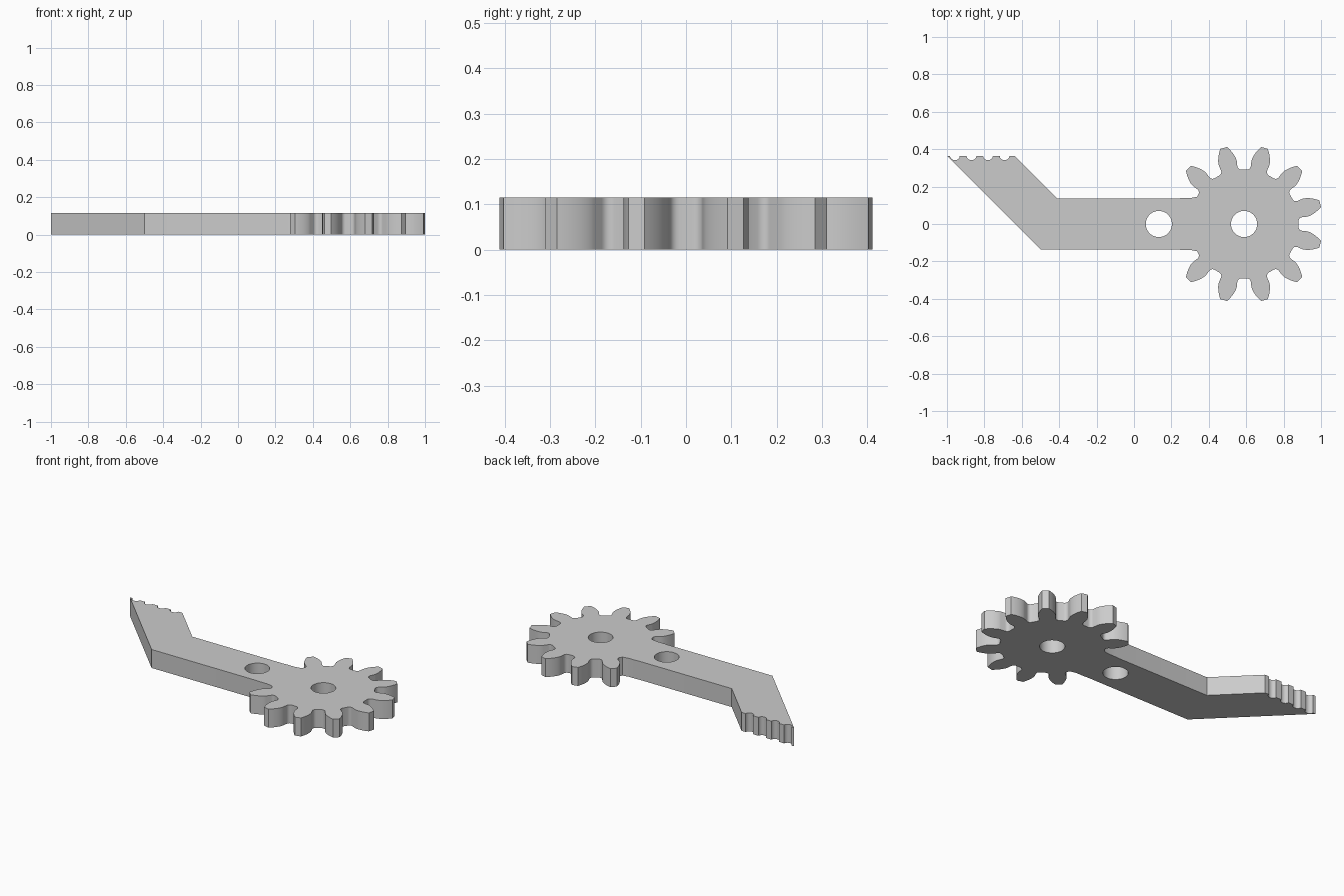
import bpy
import bmesh
from math import sin, cos, tan, acos, radians, pi, sqrt

cube = bpy.data.objects.get("Cube")
if cube:
    bpy.data.objects.remove(cube, do_unlink=True)

THICK = 0.115
GEAR_X = 0.5885
TEETH = 12
TIP, PITCH, ROOT = 0.4215, 0.361, 0.291
BASE = PITCH * cos(radians(20))
HALF = 0.136          # half width of the arm
BACK = 0.364          # y of the notched edge
HOLE = 0.07


def polar(r, a):
    return (GEAR_X + r * cos(a), r * sin(a))


def involute(r):
    a = acos(min(1, BASE / r))
    return tan(a) - a


def half_angle(r):
    """Half the angular width of a tooth at radius r."""
    return pi / (2 * TEETH) + involute(PITCH) - involute(max(r, BASE))


def flank():
    """Root to tip as (radius, angle from tooth centre)."""
    wide = half_angle(BASE)
    f = 0.02
    pts = []
    for i in range(6):      # rounded root
        t = i / 5 * pi / 2
        pts.append((ROOT + f * (1 - cos(t)), wide + f * (1 - sin(t)) / ROOT))
    for i in range(9):      # involute side
        r = BASE + (TIP - BASE) * i / 8
        pts.append((r, half_angle(r)))
    return pts


def circle(x, n=48):
    return [(x + HOLE * cos(2 * pi * i / n), HOLE * sin(2 * pi * i / n)) for i in range(n)]


# Gear teeth, counter-clockwise, leaving out the two that merge with the arm
outline = [polar(ROOT, radians(-150))]
side = flank()
for k in range(TEETH - 2):
    centre = radians(-135 + 30 * k)
    outline += [polar(r, centre - a) for r, a in side]
    outline += [polar(r, centre + a) for r, a in reversed(side)]
outline.append(polar(ROOT, radians(150)))

# Arm, bent back at 45 degrees
outline += [(0.30, HALF + 0.002), (0.25, HALF + 0.002), (0.22, HALF), (-0.41, HALF)]
outline.append((-0.41 - (BACK - HALF), BACK))
for k in range(4):          # rounded notches along the far edge
    cx = -0.692 - 0.0885 * k
    for i in range(9):
        t = pi * i / 8
        outline.append((cx + 0.026 * cos(t), BACK - 0.023 * sin(t)))
outline += [(-1.0, BACK), (BACK - HALF - 1.0 + 2 * HALF, -HALF),
            (0.22, -HALF), (0.25, -HALF - 0.002), (0.30, -HALF - 0.002)]

# Filled profile with two round holes, extruded to a plate
curve = bpy.data.curves.new("gear_arm_profile", 'CURVE')
curve.dimensions = '2D'
curve.fill_mode = 'BOTH'
curve.extrude = THICK / 2
for loop in (outline, circle(0.133), circle(GEAR_X)):
    spline = curve.splines.new('POLY')
    spline.points.add(len(loop) - 1)
    for p, (x, y) in zip(spline.points, loop):
        p.co = (x, y, 0, 1)
    spline.use_cyclic_u = True
obj = bpy.data.objects.new("gear_arm", curve)
bpy.context.collection.objects.link(obj)
bpy.ops.object.select_all(action='DESELECT')
obj.select_set(True)
bpy.context.view_layer.objects.active = obj
bpy.ops.object.convert(target='MESH')
obj = bpy.context.view_layer.objects.active
obj.name = "gear_arm"

# Weld the caps to the walls and rest the plate on the ground
bm = bmesh.new()
bm.from_mesh(obj.data)
bmesh.ops.remove_doubles(bm, verts=bm.verts, dist=0.0002)
bmesh.ops.translate(bm, verts=bm.verts, vec=(0, 0, THICK / 2))
bmesh.ops.recalc_face_normals(bm, faces=bm.faces)
bm.to_mesh(obj.data)
bm.free()

# Plain grey
mat = bpy.data.materials.new("grey")
mat.use_nodes = True
grey = (0.6, 0.6, 0.6, 1)
mat.diffuse_color = grey
mat.node_tree.nodes["Principled BSDF"].inputs["Base Color"].default_value = grey
obj.data.materials.clear()
obj.data.materials.append(mat)
bpy.ops.object.shade_smooth_by_angle(angle=radians(30))
